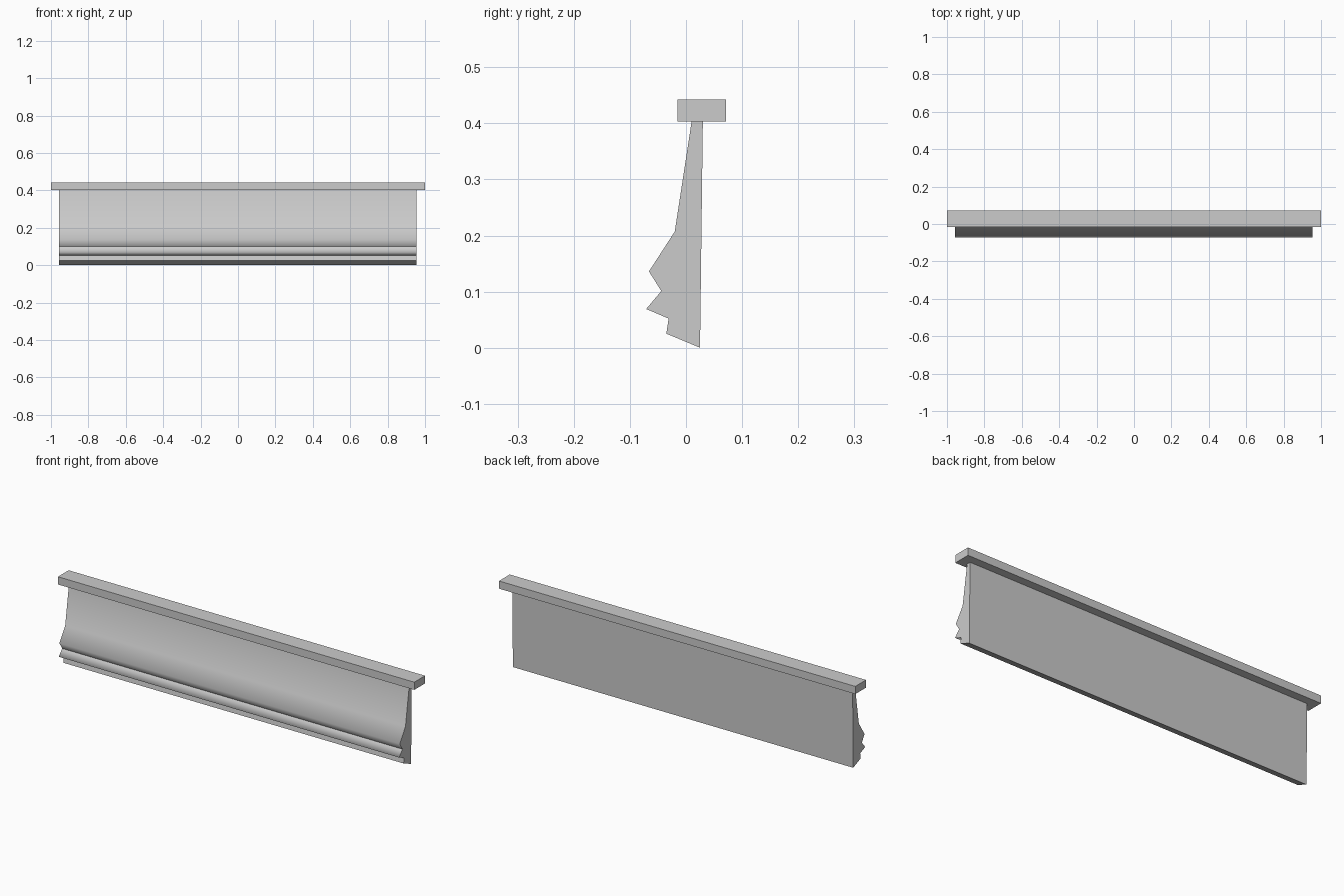
import bpy
import bmesh

cube = bpy.data.objects.get("Cube")
if cube:
    bpy.data.objects.remove(cube, do_unlink=True)

grey = bpy.data.materials.new("light_grey")
grey.use_nodes = True
grey.diffuse_color = (0.6, 0.6, 0.6, 1)
grey.node_tree.nodes["Principled BSDF"].inputs["Base Color"].default_value = (0.6, 0.6, 0.6, 1)


def extrude_profile(name, profile, x0, x1, soft=()):
    """Extrude a (y, z) outline along x; corners listed in soft shade smoothly."""
    bm = bmesh.new()
    left = [bm.verts.new((x0, y, z)) for y, z in profile]
    right = [bm.verts.new((x1, y, z)) for y, z in profile]
    n = len(profile)
    for i in range(n):
        j = (i + 1) % n
        bm.faces.new((left[i], left[j], right[j], right[i])).smooth = True
    bm.faces.new(left)
    bm.faces.new(right)
    bmesh.ops.recalc_face_normals(bm, faces=bm.faces)
    # Keep every edge crisp except the rounded moulding corners
    for e in bm.edges:
        e.smooth = False
    for i in soft:
        bm.edges.get((left[i], right[i])).smooth = True
    mesh = bpy.data.meshes.new(name)
    bm.to_mesh(mesh)
    bm.free()
    mesh.materials.append(grey)
    obj = bpy.data.objects.new(name, mesh)
    bpy.context.collection.objects.link(obj)
    return obj


# Moulded front panel, outline from bottom back corner up the front
moulding = [
    (0.025, 0.0), (-0.035, 0.025), (-0.031, 0.052), (-0.071, 0.069),
    (-0.044, 0.101), (-0.066, 0.136), (-0.02, 0.207), (0.01, 0.403),
    (0.03, 0.403),
]
extrude_profile("moulded_panel", moulding, -0.956, 0.954, soft=(3, 5, 6))

# Flat shelf board on top
board = [(-0.015, 0.403), (0.071, 0.403), (0.071, 0.442), (-0.015, 0.442)]
extrude_profile("shelf_board", board, -1, 1)
